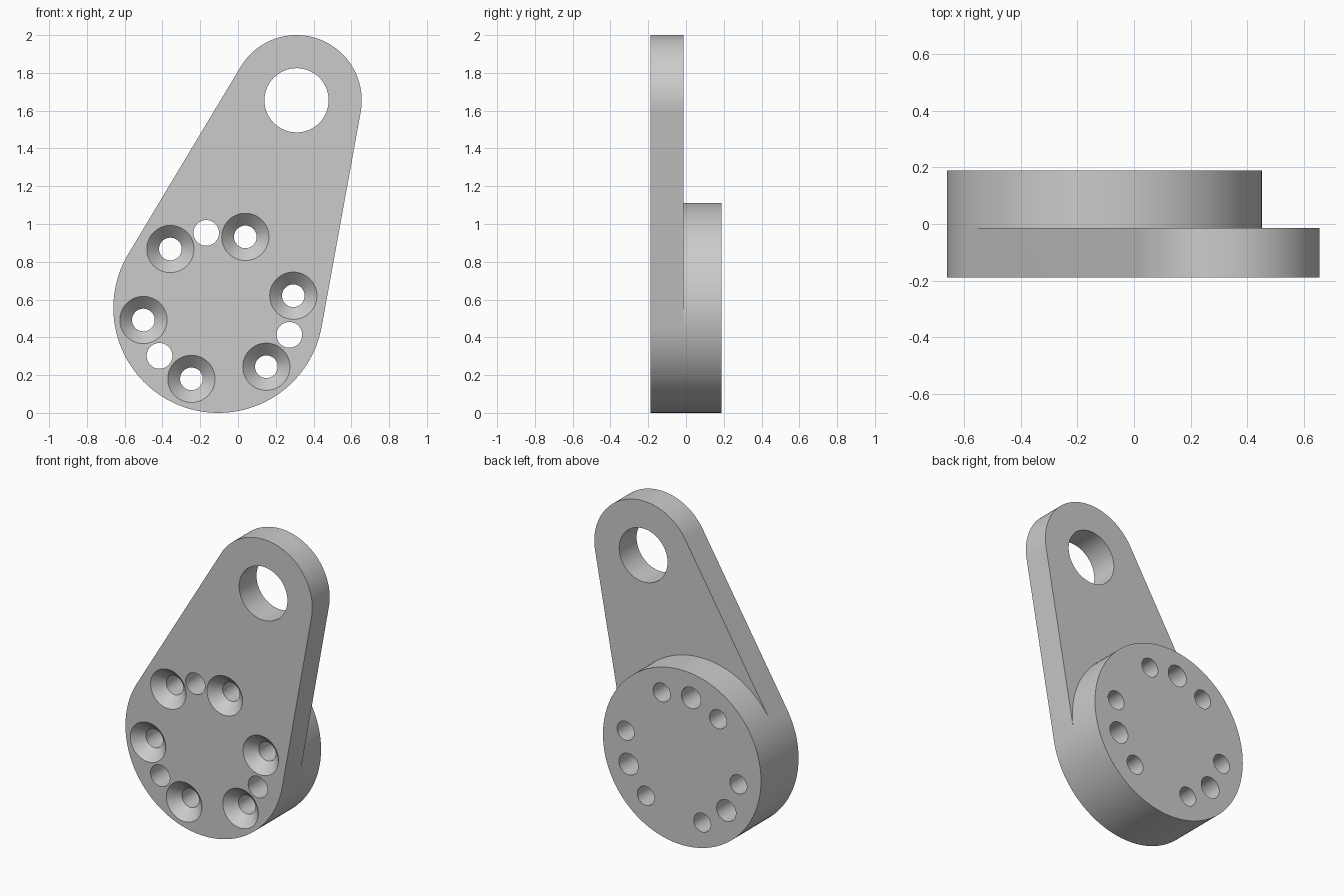
import bpy
import bmesh
from math import sin, cos, pi, radians, acos, atan2, hypot
from mathutils import Vector

cube = bpy.data.objects.get("Cube")
if cube:
    bpy.data.objects.remove(cube, do_unlink=True)

# Main dimensions: hub disc, arm tip, and depth levels
HUB, HUB_R = (-0.104, 0.556), 0.556
TIP, TIP_R = (0.31, 1.655), 0.345
FRONT, STEP, BACK = -0.189, -0.014, 0.189
SEG = 128

grey = bpy.data.materials.new("plain grey")
grey.use_nodes = True
colour = (0.6, 0.6, 0.6, 1)
grey.diffuse_color = colour
grey.node_tree.nodes["Principled BSDF"].inputs["Base Color"].default_value = colour


def arc(centre, radius, start, end, n):
    """Points on a circle in the x-z plane, both ends included."""
    return [(centre[0] + radius * cos(start + (end - start) * i / n),
             centre[1] + radius * sin(start + (end - start) * i / n))
            for i in range(n + 1)]


def ring(bm, points, y):
    return [bm.verts.new((x, y, z)) for x, z in points]


def bridge(bm, a, b):
    for i in range(len(a)):
        j = (i + 1) % len(a)
        bm.faces.new((a[i], a[j], b[j], b[i]))


def finish(bm, name):
    bmesh.ops.remove_doubles(bm, verts=bm.verts, dist=1e-5)
    bmesh.ops.recalc_face_normals(bm, faces=bm.faces)
    mesh = bpy.data.meshes.new(name)
    bm.to_mesh(mesh)
    bm.free()
    mesh.materials.append(grey)
    obj = bpy.data.objects.new(name, mesh)
    bpy.context.collection.objects.link(obj)
    return obj


# Tangent directions where the straight arm edges meet both circles
dx, dz = TIP[0] - HUB[0], TIP[1] - HUB[1]
lean = atan2(dz, dx)
spread = acos((HUB_R - TIP_R) / hypot(dx, dz))
right, left = lean - spread, lean + spread

tip_arc = arc(TIP, TIP_R, right, left, SEG // 2)
hub_low = arc(HUB, HUB_R, left, right + 2 * pi, SEG // 2)
hub_high = arc(HUB, HUB_R, right, left, SEG // 2)

# Lever body: teardrop plate in front, round hub behind
bm = bmesh.new()
outline = tip_arc + hub_low
plate_front, plate_back = ring(bm, outline, FRONT), ring(bm, outline, STEP)
bridge(bm, plate_front, plate_back)
bm.faces.new(plate_front)
circle = hub_high + hub_low[1:-1]
hub_front, hub_back = ring(bm, circle, STEP), ring(bm, circle, BACK)
bridge(bm, hub_front, hub_back)
bm.faces.new(hub_back)
# Exposed rear face of the arm, between the tip and the hub
bm.faces.new(plate_back[:len(tip_arc)] + hub_front[:len(hub_high)][::-1])
lever = finish(bm, "lever_body")


# Hole cutters: each is a turned profile of (radius, depth) steps
def add_cutter(bm, centre, profile):
    rings = [ring(bm, arc(centre, r, 0, 2 * pi, 64)[:-1], y) for r, y in profile]
    for a, b in zip(rings, rings[1:]):
        bridge(bm, a, b)
    bm.faces.new(rings[0])
    bm.faces.new(rings[-1])


def on_bolt_circle(degrees):
    a = radians(degrees)
    return HUB[0] + 0.402 * cos(a), HUB[1] + 0.402 * sin(a)


bm = bmesh.new()
add_cutter(bm, TIP, [(0.17, FRONT - 0.1), (0.17, STEP + 0.1)])
for k in range(6):
    add_cutter(bm, on_bolt_circle(9.2 + 60 * k),
               [(0.13, FRONT - 0.005), (0.06, FRONT + 0.065), (0.06, BACK + 0.1)])
for k in range(3):
    add_cutter(bm, on_bolt_circle(99.2 + 120 * k),
               [(0.068, FRONT - 0.1), (0.068, BACK + 0.1)])
cutter = finish(bm, "hole_cutter")
cutter.hide_render = True

# Cut the holes and shade the rounded walls smoothly
cut = lever.modifiers.new("holes", 'BOOLEAN')
cut.operation = 'DIFFERENCE'
cut.solver = 'EXACT'
cut.object = cutter
for obj in bpy.context.selected_objects:
    obj.select_set(False)
bpy.context.view_layer.objects.active = lever
lever.select_set(True)
bpy.ops.object.modifier_apply(modifier=cut.name)
bpy.data.objects.remove(cutter, do_unlink=True)
bpy.ops.object.shade_smooth_by_angle(angle=radians(30))
